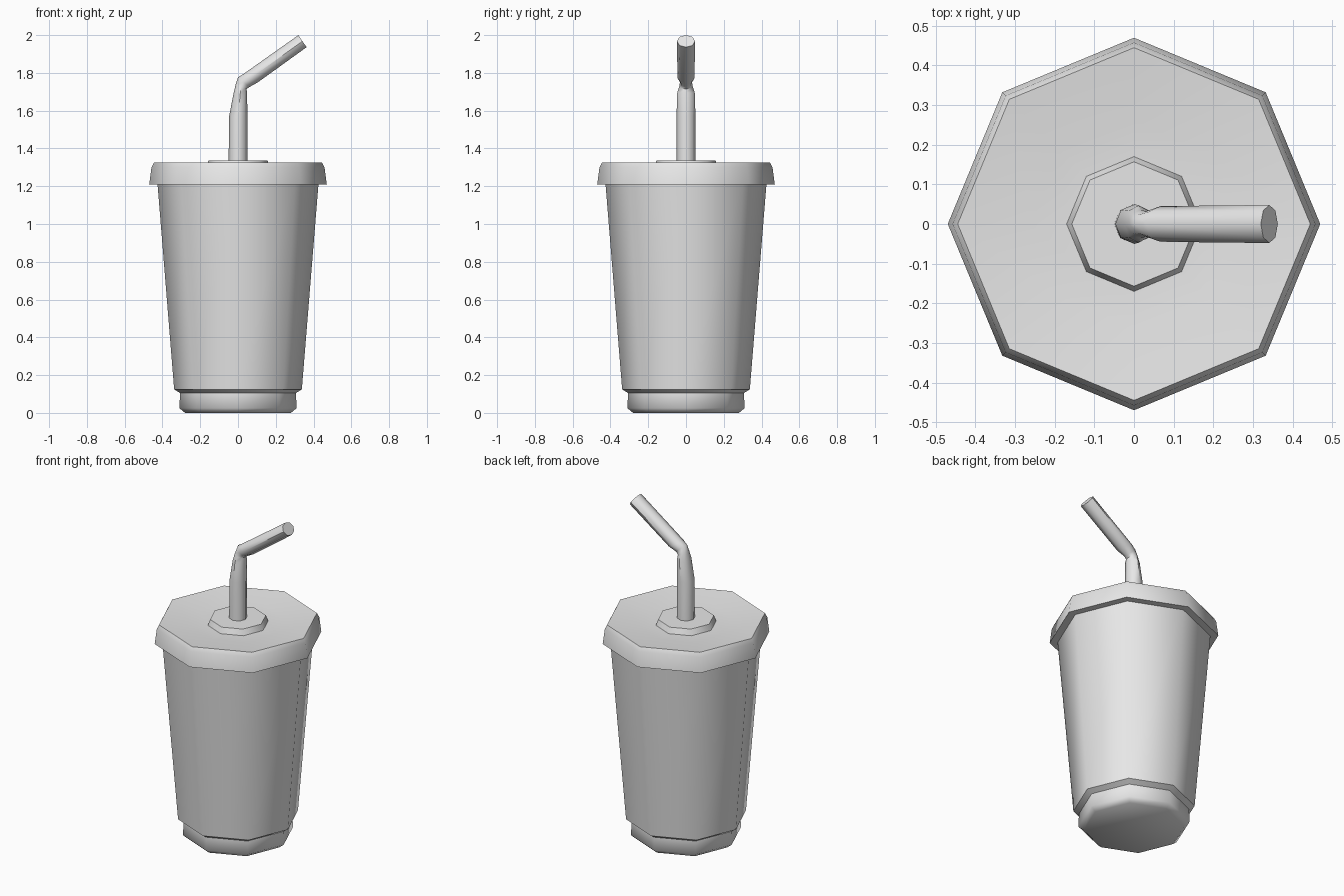
import bpy, bmesh, math

if "Cube" in bpy.data.objects:
    bpy.data.objects.remove(bpy.data.objects["Cube"])

SIDES = 8
grey = bpy.data.materials.new("light_grey")
grey.diffuse_color = (0.8, 0.8, 0.8, 1)
grey.use_nodes = True
grey.node_tree.nodes["Principled BSDF"].inputs["Base Color"].default_value = grey.diffuse_color


def loft(name, rings, angle):
    """Skin a list of vertex rings, cap both ends, smooth by angle."""
    bm = bmesh.new()
    loops = [[bm.verts.new(p) for p in ring] for ring in rings]
    for a, b in zip(loops, loops[1:]):
        for i in range(SIDES):
            j = (i + 1) % SIDES
            bm.faces.new((a[i], a[j], b[j], b[i]))
    bm.faces.new(loops[0][::-1])
    bm.faces.new(loops[-1])
    bmesh.ops.recalc_face_normals(bm, faces=bm.faces)
    mesh = bpy.data.meshes.new(name)
    bm.to_mesh(mesh)
    bm.free()
    mesh.materials.append(grey)
    ob = bpy.data.objects.new(name, mesh)
    bpy.context.collection.objects.link(ob)
    bpy.ops.object.select_all(action='DESELECT')
    ob.select_set(True)
    bpy.context.view_layer.objects.active = ob
    bpy.ops.object.shade_smooth_by_angle(angle=math.radians(angle))
    return ob


def ring(left, right, ry):
    """Eight-sided ring through two points in the xz plane, half depth ry."""
    cx, cz = (left[0] + right[0]) / 2, (left[1] + right[1]) / 2
    dx, dz = right[0] - cx, right[1] - cz
    pts = []
    for i in range(SIDES):
        t = 2 * math.pi * i / SIDES
        pts.append((cx + dx * math.cos(t), ry * math.sin(t), cz + dz * math.cos(t)))
    return pts


def turned(profile):
    return [ring((-r, z), (r, z), r) for r, z in profile]


# Tapered cup with stepped foot
loft("cup", turned([(0.28, 0.0), (0.31, 0.025), (0.307, 0.105),
                    (0.338, 0.125), (0.43, 1.26)]), 50)

# Lid with flared lip, shallow dish and raised centre
loft("lid", turned([(0.42, 1.21), (0.47, 1.21), (0.458, 1.30), (0.445, 1.325),
                    (0.26, 1.303), (0.17, 1.30), (0.157, 1.335)]), 50)

# Bent straw, pinched at the bend
loft("straw", [
    ring((-0.05, 1.31), (0.05, 1.31), 0.05),
    ring((-0.047, 1.57), (0.05, 1.57), 0.05),
    ring((-0.024, 1.69), (0.048, 1.695), 0.047),
    ring((-0.012, 1.74), (0.045, 1.715), 0.036),
    ring((0.0, 1.777), (0.06, 1.725), 0.032),
    ring((0.03, 1.795), (0.105, 1.75), 0.045),
    ring((0.32, 2.0), (0.363, 1.936), 0.048),
], 50)
